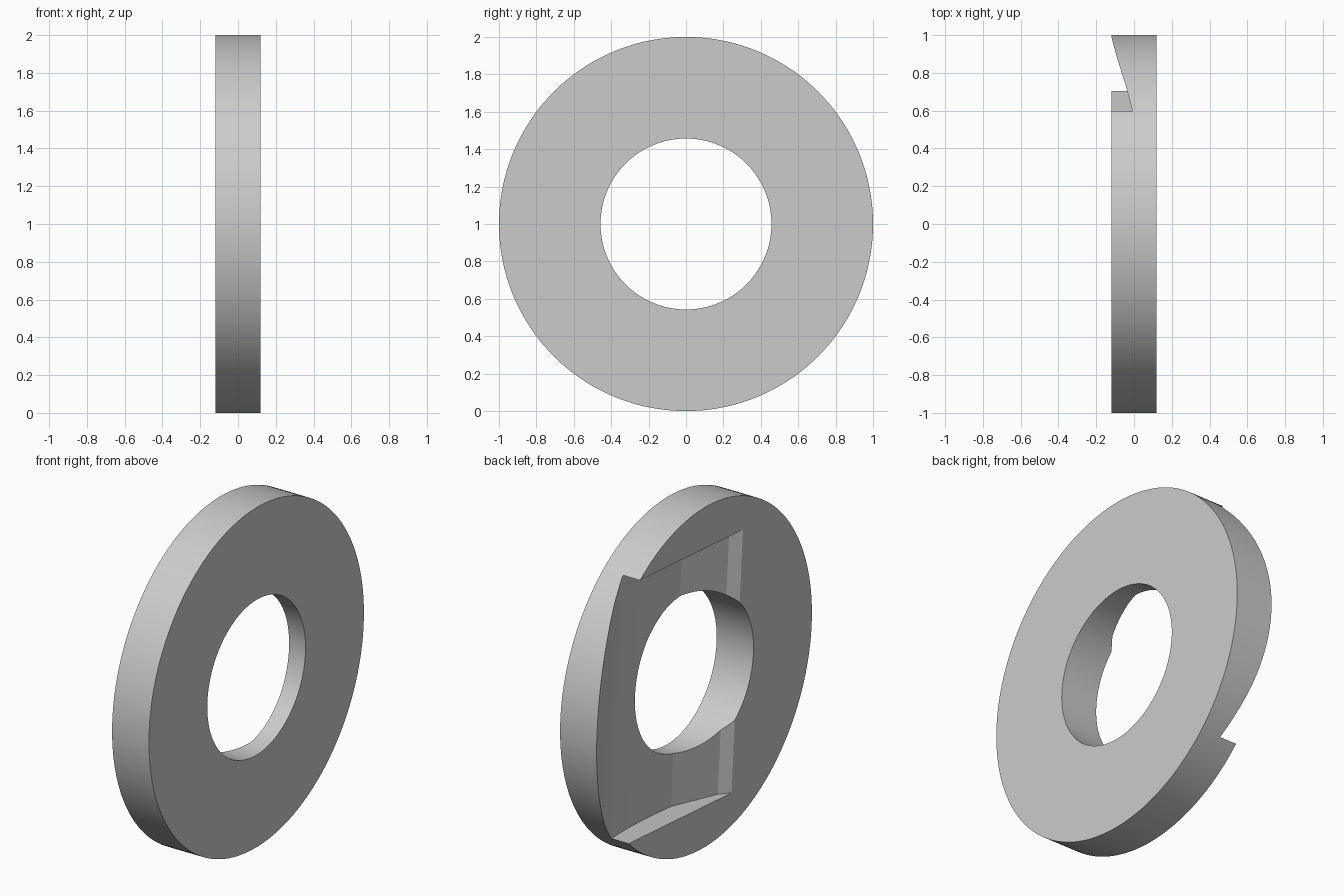
import bpy, bmesh, math
from mathutils import Matrix, Vector

cube = bpy.data.objects.get("Cube")
if cube:
    bpy.data.objects.remove(cube)

HALF = 0.12        # half thickness of the disc
OUTER, HOLE = 1.0, 0.457
SEGMENTS = 144
TILT = math.radians(4)

grey = bpy.data.materials.new("plain grey")
grey.use_nodes = True
colour = (0.6, 0.6, 0.6, 1)
grey.diffuse_color = colour
grey.node_tree.nodes["Principled BSDF"].inputs["Base Color"].default_value = colour


def make_object(name, bm):
    bmesh.ops.recalc_face_normals(bm, faces=bm.faces)
    mesh = bpy.data.meshes.new(name)
    bm.to_mesh(mesh)
    bm.free()
    mesh.materials.append(grey)
    obj = bpy.data.objects.new(name, mesh)
    bpy.context.collection.objects.link(obj)
    return obj


# Thick disc with a round hole, lying around the x axis
bm = bmesh.new()
section = [(-HALF, HOLE), (HALF, HOLE), (HALF, OUTER), (-HALF, OUTER)]
loops = []
for i in range(SEGMENTS):
    turn = Matrix.Rotation(2 * math.pi * i / SEGMENTS, 3, 'X')
    loops.append([bm.verts.new(turn @ Vector((x, 0, r)) + Vector((0, 0, 1)))
                  for x, r in section])
for i, a in enumerate(loops):
    b = loops[(i + 1) % SEGMENTS]
    for j in range(4):
        k = (j + 1) % 4
        bm.faces.new((a[j], a[k], b[k], b[j]))
ring = make_object("ring_disc", bm)

# Shallow contoured channel: (position across, depth), swept along its length
profile = [(-0.35, -0.03), (-0.242, 0.045), (0.065, 0.135), (0.2, 0.138),
           (0.35, 0.137), (0.457, 0.133), (0.56, 0.124), (0.66, 0.11),
           (0.767, 0.08), (1.03, -0.01), (1.03, -0.1), (-0.35, -0.1)]
bm = bmesh.new()
base = bm.faces.new([bm.verts.new((d - HALF, u, -0.757)) for u, d in profile])
grown = bmesh.ops.extrude_face_region(bm, geom=[base])
bmesh.ops.translate(bm, vec=(0, 0, 1.514),
                    verts=[v for v in grown["geom"] if isinstance(v, bmesh.types.BMVert)])
bmesh.ops.rotate(bm, verts=bm.verts, matrix=Matrix.Rotation(TILT, 3, 'X'))
bmesh.ops.translate(bm, vec=(0, 0, 1), verts=bm.verts)
cutter = make_object("channel_cutter", bm)
cutter.hide_render = True

# Cut the channel out of the disc
cut = ring.modifiers.new("channel", 'BOOLEAN')
cut.operation = 'DIFFERENCE'
cut.solver = 'EXACT'
cut.object = cutter
bpy.ops.object.select_all(action='DESELECT')
ring.select_set(True)
bpy.context.view_layer.objects.active = ring
bpy.ops.object.modifier_apply(modifier=cut.name)
bpy.data.objects.remove(cutter)
bpy.ops.object.shade_smooth_by_angle(angle=math.radians(10))
